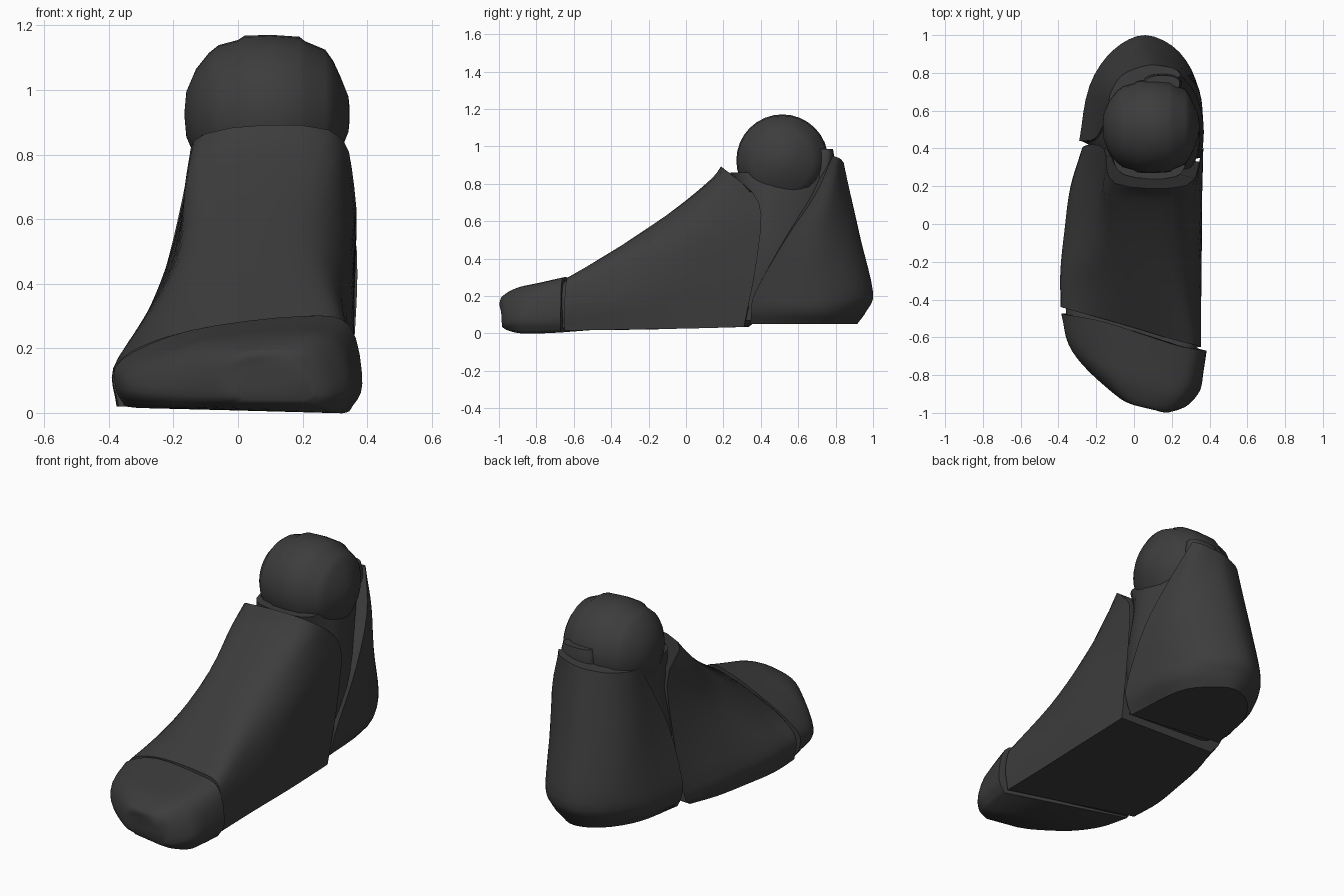
import bpy, bmesh, math
from mathutils import Vector

cube = bpy.data.objects.get("Cube")
if cube:
    bpy.data.objects.remove(cube, do_unlink=True)

# One dark grey finish for every part
grey = bpy.data.materials.new("charcoal_grey")
grey.use_nodes = True
colour = (0.046, 0.046, 0.046, 1)
grey.diffuse_color = colour
grey.node_tree.nodes["Principled BSDF"].inputs["Base Color"].default_value = colour


def spline(points, steps):
    """Smooth open curve passing through every point."""
    p = [Vector(q) for q in points]
    p = [p[0] * 2 - p[1]] + p + [p[-1] * 2 - p[-2]]
    out = []
    for a, b, c, d in zip(p, p[1:], p[2:], p[3:]):
        for i in range(steps):
            t = i / steps
            out.append(0.5 * (2 * b + (c - a) * t + (2 * a - 5 * b + 4 * c - d) * t**2
                              + (3 * b - a - 3 * c + d) * t**3))
    return out + [p[-2]]


def loft(name, rings, steps=4, angle=45):
    """Skin the rings, close each ring and cap both ends."""
    if steps > 1:
        rings = [spline(r, steps) for r in rings]
        rings = list(zip(*[spline(column, steps) for column in zip(*rings)]))
    bm = bmesh.new()
    grid = [[bm.verts.new(p) for p in ring] for ring in rings]
    n = len(grid[0])
    for r, s in zip(grid, grid[1:]):
        for i in range(n):
            j = (i + 1) % n
            bm.faces.new((r[i], r[j], s[j], s[i]))
    bm.faces.new(grid[0])
    bm.faces.new(grid[-1])
    bmesh.ops.recalc_face_normals(bm, faces=bm.faces[:])
    mesh = bpy.data.meshes.new(name)
    bm.to_mesh(mesh)
    bm.free()
    mesh.materials.append(grey)
    obj = bpy.data.objects.new(name, mesh)
    bpy.context.collection.objects.link(obj)
    bpy.ops.object.select_all(action='DESELECT')
    obj.select_set(True)
    bpy.context.view_layer.objects.active = obj
    bpy.ops.object.shade_smooth_by_angle(angle=math.radians(angle))


def level(points, z_first, z_last=None):
    """Plan outline lifted to a height that may slope from first to last point."""
    z_last = z_first if z_last is None else z_last
    n = len(points) - 1
    return [(x, y, z_first + (z_last - z_first) * i / n) for i, (x, y) in enumerate(points)]


# Toe cap: arches from the slanted seam to the rounded tip
loft("toe_cap", [
    [(-.35, -.475, .02), (-.38, -.475, .08), (-.36, -.48, .165), (-.15, -.52, .255),
     (.2, -.635, .30), (.345, -.665, .27), (.385, -.67, .09), (.345, -.67, .005)],
    [(-.30, -.63, .015), (-.345, -.64, .07), (-.315, -.63, .15), (-.12, -.68, .235),
     (.2, -.76, .275), (.33, -.77, .24), (.368, -.78, .08), (.33, -.78, .0)],
    [(-.20, -.77, .015), (-.24, -.78, .06), (-.22, -.77, .15), (-.08, -.82, .22),
     (.18, -.9, .245), (.3, -.88, .215), (.35, -.88, .08), (.31, -.88, .0)],
    [(-.05, -.89, .02), (-.07, -.92, .05), (-.07, -.925, .13), (0, -.95, .185),
     (.16, -.98, .2), (.25, -.965, .17), (.29, -.955, .06), (.25, -.95, .015)],
    [(.02, -.95, .035), (.01, -.955, .06), (.02, -.96, .12), (.06, -.97, .15),
     (.16, -.998, .16), (.21, -.99, .13), (.23, -.985, .06), (.2, -.985, .035)],
], angle=75)

# Recessed joint filling the seam behind the toe cap
joint = [(-.35, -.46, .03), (-.355, -.46, .12), (-.28, -.48, .185), (-.1, -.53, .245),
         (.2, -.63, .28), (.31, -.65, .255), (.335, -.66, .15), (.33, -.66, .03)]
loft("toe_joint", [[(x, y + shift, z) for x, y, z in joint] for shift in (-.04, .05)], 3)

# Instep shell: arches rising from the toe seam to the ankle collar
loft("instep_shell", [
    [(-.37, -.44, .02), (-.385, -.44, .13), (-.30, -.465, .205), (-.1, -.52, .265),
     (.2, -.61, .30), (.32, -.64, .28), (.355, -.65, .15), (.34, -.65, .015)],
    [(-.375, -.25, .02), (-.385, -.25, .14), (-.29, -.27, .27), (-.1, -.3, .42),
     (.17, -.33, .48), (.3, -.34, .42), (.355, -.36, .2), (.34, -.36, .02)],
    [(-.35, -.05, .025), (-.36, -.03, .15), (-.22, -.03, .42), (-.1, -.04, .62),
     (.2, -.05, .67), (.33, -.05, .54), (.36, -.05, .3), (.345, -.05, .025)],
    [(-.315, .16, .03), (-.33, .2, .15), (-.185, .2, .55), (-.12, .14, .77),
     (.25, .13, .81), (.35, .2, .66), (.36, .2, .35), (.345, .16, .03)],
    [(-.26, .335, .035), (-.27, .41, .14), (-.16, .40, .70), (-.1, .215, .865),
     (.28, .205, .877), (.36, .39, .70), (.362, .38, .4), (.345, .31, .035)],
])

# Heel shell: stacked U-shaped outlines, narrowing upward
loft("heel_shell", [
    level([(-.24, .42), (-.19, .68), (-.08, .85), (.06, .915), (.18, .85), (.28, .7), (.31, .345)], .05),
    level([(-.28, .44), (-.235, .7), (-.1, .9), (.06, .965), (.22, .89), (.335, .7), (.345, .35)], .12),
    level([(-.285, .44), (-.23, .74), (-.11, .92), (.06, 1.0), (.24, .91), (.345, .7), (.36, .37)], .22),
    level([(-.21, .45), (-.19, .72), (-.1, .86), (.06, .935), (.22, .87), (.34, .72), (.368, .53)], .5),
    level([(-.165, .52), (-.155, .7), (-.08, .82), (.07, .885), (.2, .845), (.295, .775), (.325, .69)], .70, .74),
    level([(-.135, .6), (-.125, .69), (-.06, .79), (.07, .84), (.16, .835), (.22, .82), (.25, .785)], .87, .95),
])

# Inner ankle core between the shells, cradling the ball
loft("ankle_core", [
    level([(0, .7), (-.2, .6), (-.24, .42), (0, .25), (.2, .25), (.3, .32), (.29, .55), (.15, .7)], .07),
    level([(0, .8), (-.18, .65), (-.21, .42), (0, .2), (.2, .2), (.34, .37), (.32, .6), (.15, .8)], .4),
    level([(0, .8), (-.14, .65), (-.14, .4), (-.05, .27), (.2, .27), (.32, .41), (.285, .63), (.2, .8)], .7),
    level([(0, .8), (-.12, .68), (-.12, .4), (-.05, .26), (.22, .25), (.28, .38), (.27, .64), (.2, .79)], .86),
])

# Raised rim behind the ball
rim = [(.06, .70), (.05, .76), (.1, .79), (.2, .79), (.25, .76), (.24, .70)]
loft("rear_rim", [level(rim, .82), level(rim, .93),
                  level([(x * .9 + .015, y * .9 + .072) for x, y in rim], .985)], 3)

# Ankle ball: profile revolved around the sideways axis
profile = [(-.165, .015), (-.16, .07), (-.13, .14), (-.09, .19), (-.06, .214), (0, .23), (.02, .243),
           (.1, .246), (.19, .24), (.208, .226), (.27, .2), (.295, .165), (.318, .115), (.342, .055), (.346, .015)]
loft("ankle_ball", [[(x, .515 + r * math.cos(a * math.pi / 16), .925 + r * math.sin(a * math.pi / 16))
                     for a in range(32)] for x, r in profile], 1, 80)
